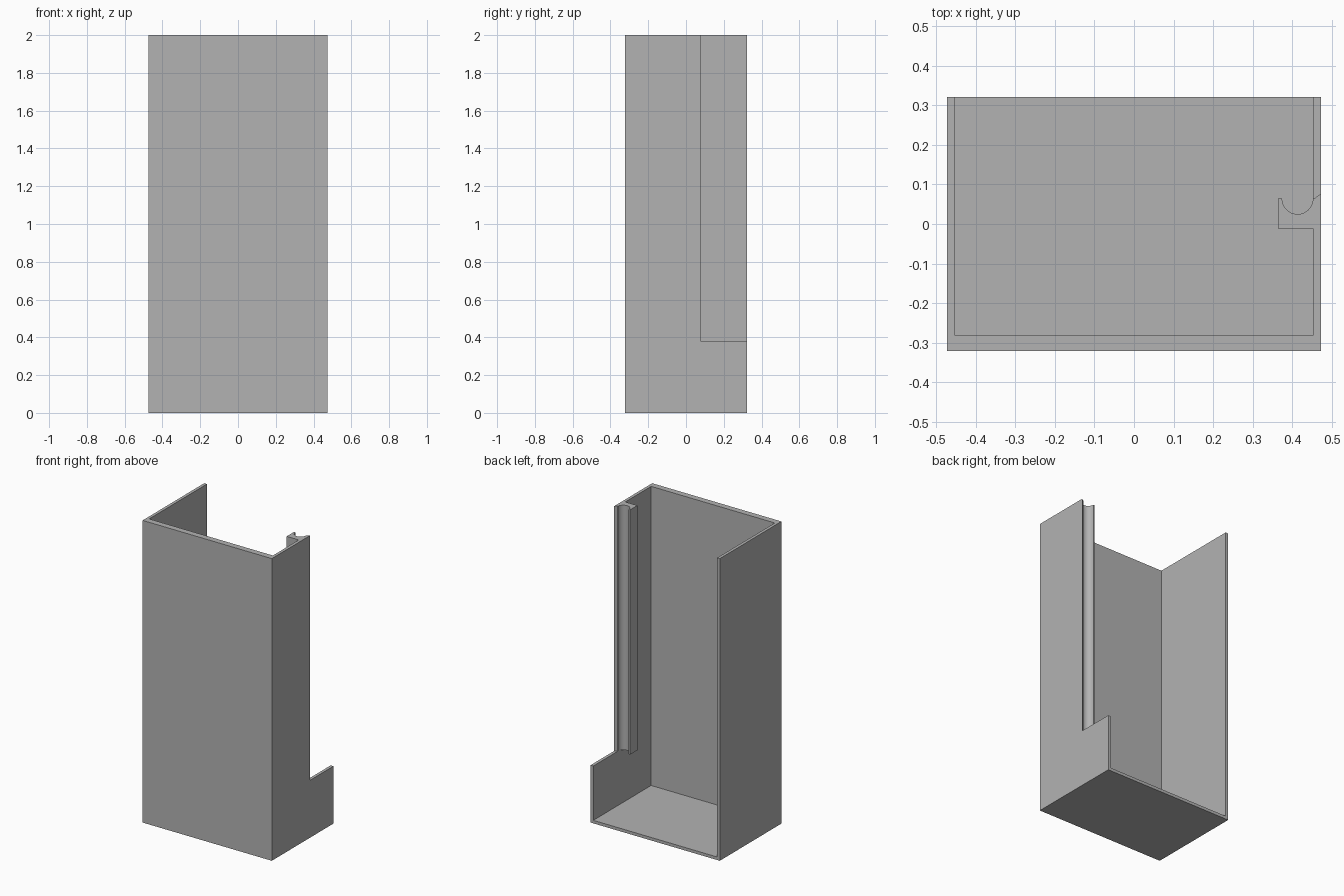
import bpy, bmesh, math

cube = bpy.data.objects.get("Cube")
if cube:
    bpy.data.objects.remove(cube, do_unlink=True)

grey = bpy.data.materials.new("plain grey")
grey.use_nodes = True
colour = (0.45, 0.45, 0.45, 1)
grey.diffuse_color = colour
grey.node_tree.nodes["Principled BSDF"].inputs["Base Color"].default_value = colour


def prism(name, outline, low, high):
    """Extrude a flat outline upward between two heights."""
    bm = bmesh.new()
    face = bm.faces.new([bm.verts.new((x, y, low)) for x, y in outline])
    top = bmesh.ops.extrude_face_region(bm, geom=[face])["geom"]
    for v in top:
        if isinstance(v, bmesh.types.BMVert):
            v.co.z = high
    bmesh.ops.recalc_face_normals(bm, faces=bm.faces)
    mesh = bpy.data.meshes.new(name)
    bm.to_mesh(mesh)
    bm.free()
    mesh.materials.append(grey)
    obj = bpy.data.objects.new(name, mesh)
    bpy.context.collection.objects.link(obj)
    return obj


def rectangle(x0, x1, y0, y1):
    return [(x0, y0), (x1, y0), (x1, y1), (x0, y1)]


def combine(target, other, operation):
    mod = target.modifiers.new(other.name, "BOOLEAN")
    mod.operation = operation
    mod.solver = "EXACT"
    mod.object = other
    bpy.context.view_layer.objects.active = target
    bpy.ops.object.modifier_apply(modifier=mod.name)
    bpy.data.objects.remove(other, do_unlink=True)


W, D, H = 0.473, 0.322, 2.0      # half width, half depth, height
INNER, STEP = 0.453, 0.38        # inner wall face, height of the cut-away

# Open-backed, open-topped housing
housing = prism("housing", rectangle(-W, W, -D, D), 0, H)
cavity = prism("cavity", rectangle(-INNER, INNER, -0.282, D + 0.1), 0.02, H + 0.1)
combine(housing, cavity, "DIFFERENCE")

# Cut-away of the left wall, with a slanted edge
notch = prism("notch", [(0.433, 0.047), (0.493, 0.092), (0.493, D + 0.1),
                        (0.433, D + 0.1)], STEP, H + 0.1)
combine(housing, notch, "DIFFERENCE")

# Grooved rail along the inside of the left wall
cx, cy, r = 0.414, 0.064, 0.039
groove = [(cx + r * math.cos(a), cy + r * math.sin(a))
          for a in (math.pi * (1 + i / 24) for i in range(25))]
rail = prism("rail", [(0.463, -0.012), (0.365, -0.012), (0.365, cy)]
             + groove + [(0.463, cy)], STEP, H)
combine(housing, rail, "UNION")

# Smooth groove, sharp corners
bpy.ops.object.select_all(action="DESELECT")
housing.select_set(True)
bpy.context.view_layer.objects.active = housing
bpy.ops.object.shade_smooth_by_angle(angle=math.radians(30))
